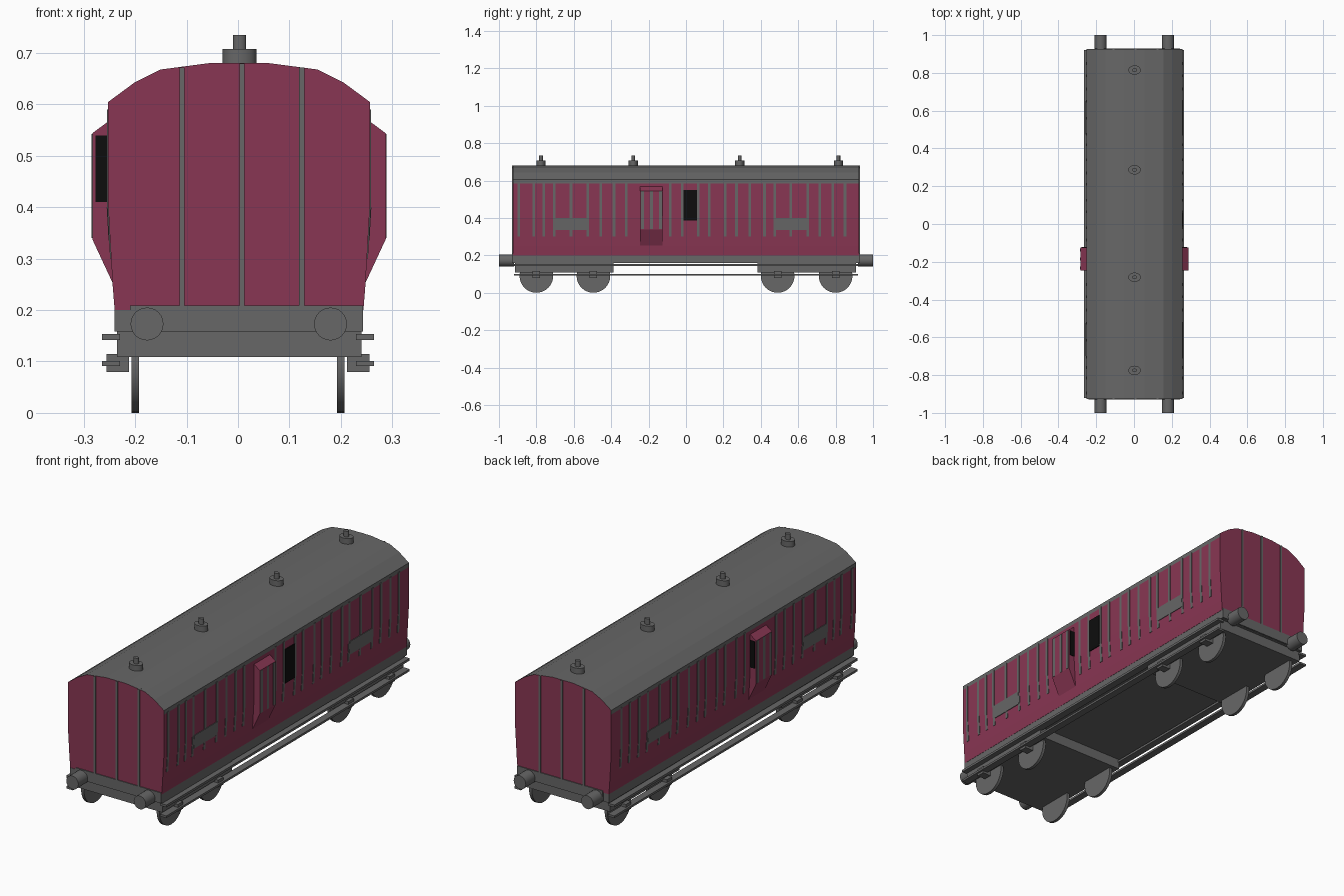
import bpy, bmesh, math
from mathutils import Matrix

if "Cube" in bpy.data.objects:
    bpy.data.objects.remove(bpy.data.objects["Cube"])

def material(name, rgb):
    m = bpy.data.materials.new(name)
    m.diffuse_color = (*rgb, 1)
    m.use_nodes = True
    m.node_tree.nodes["Principled BSDF"].inputs["Base Color"].default_value = m.diffuse_color
    return m

MAROON = material("maroon paint", (0.25, 0.037, 0.087))
GREY = material("dark grey", (0.135, 0.135, 0.135))
BLACK = material("black glass", (0.004, 0.004, 0.004))
CX = 0.002  # body centre line

def finish(bm, name, *mats):
    bmesh.ops.recalc_face_normals(bm, faces=bm.faces)
    me = bpy.data.meshes.new(name)
    bm.to_mesh(me)
    bm.free()
    ob = bpy.data.objects.new(name, me)
    bpy.context.collection.objects.link(ob)
    for m in mats:
        me.materials.append(m)
    return ob

def prism(name, pts, y0, y1, *mats):
    """Extrude an (x, z) outline along y."""
    bm = bmesh.new()
    face = bm.faces.new([bm.verts.new((x, y0, z)) for x, z in pts])
    ext = bmesh.ops.extrude_face_region(bm, geom=[face])
    for v in ext["geom"]:
        if isinstance(v, bmesh.types.BMVert):
            v.co.y = y1
    return finish(bm, name, *mats)

def box(name, x0, x1, y0, y1, z0, z1, mat):
    return prism(name, [(x0, z0), (x1, z0), (x1, z1), (x0, z1)], y0, y1, mat)

def cylinder(name, centre, r, depth, axis, mat, sides=24, squash=1.0):
    bm = bmesh.new()
    bmesh.ops.create_cone(bm, cap_ends=True, segments=sides, radius1=r, radius2=r, depth=depth)
    rot = {"x": Matrix.Rotation(math.pi / 2, 4, "Y"),
           "y": Matrix.Rotation(math.pi / 2, 4, "X"), "z": Matrix.Identity(4)}[axis]
    bm.transform(Matrix.Translation(centre) @ Matrix.Diagonal((1, squash, 1, 1)) @ rot)
    ob = finish(bm, name, mat)
    for p in ob.data.polygons:
        p.use_smooth = len(p.vertices) == 4
    bpy.context.view_layer.objects.active = ob
    ob.select_set(True)
    bpy.ops.object.shade_smooth_by_angle(angle=math.radians(35))
    ob.select_set(False)
    return ob

# Body shell with roof: half outline mirrored
half = [(0.242, 0.20), (0.246, 0.25), (0.2545, 0.40), (0.2545, 0.585), (0.2545, 0.605),
        (0.203, 0.643), (0.153, 0.668), (0.054, 0.681)]
outline = [(CX + x, z) for x, z in half] + [(CX - x, z) for x, z in reversed(half)]
body = prism("carriage_body", outline, -0.926, 0.926, MAROON, GREY)
for p in body.data.polygons:
    if abs(p.normal.y) < 0.5 and (p.center.z > 0.586 or p.normal.z < -0.9):
        p.material_index = 1

def side_x(z):
    """Half width of the body side at height z."""
    return 0.2545 if z >= 0.40 else 0.246 + (z - 0.25) * 0.0085 / 0.15

def side_plate(name, s, y0, y1, z0, z1, t, mat):
    zs = [z0] + ([0.40] if z0 < 0.40 < z1 else []) + [z1]
    pts = [(CX + s * (side_x(z) + t), z) for z in zs]
    pts += [(CX + s * (side_x(z) - 0.004), z) for z in reversed(zs)]
    prism(name, pts, y0, y1, mat)

# Side details
strips = [-0.895, -0.815, -0.76, -0.705, -0.615, -0.525, -0.455, -0.385, -0.32, -0.085, -0.02,
          0.065, 0.125, 0.21, 0.27, 0.34, 0.42, 0.475, 0.56, 0.65, 0.715, 0.785, 0.85]
for s, side in ((1, "right"), (-1, "left")):
    for y in strips:
        side_plate(f"{side}_side_strip", s, y - 0.007, y + 0.007, 0.30, 0.59, 0.002, GREY)
    for y0, y1 in ((-0.70, -0.525), (0.475, 0.65)):
        side_plate(f"{side}_side_panel", s, y0, y1, 0.335, 0.40, 0.003, GREY)

    # Projecting lookout bay with strips on its face
    d0, d1 = -0.245, -0.125
    bay = [(0.24, 0.253), (0.246, 0.253), (0.2855, 0.338), (0.2855, 0.544), (0.2545, 0.567), (0.24, 0.567)]
    prism(f"{side}_lookout", [(CX + s * x, z) for x, z in bay], d0, d1, MAROON)
    for y in (d0 + 0.012, (d0 + d1) / 2, d1 - 0.012):
        a, b = sorted((CX + s * 0.28, CX + s * 0.287))
        box(f"{side}_lookout_strip", a, b, y - 0.008, y + 0.008, 0.34, 0.543, GREY)
    # Lookout side windows
    a, b = sorted((CX + s * 0.25, CX + s * 0.279))
    for y in ([d1] if s > 0 else [d0, d1]):
        box(f"{side}_lookout_window", a, b, y - 0.002, y + 0.002, 0.41, 0.54, BLACK)

    # Footboards
    for z0, z1 in ((0.091, 0.101), (0.142, 0.153)):
        a, b = sorted((s * 0.23, s * 0.265))
        box(f"{side}_footboard", a, b, -0.92, 0.92, z0, z1, GREY)

    # Wheels and axle boxes
    for y in (-0.80, -0.495, 0.49, 0.80):
        cylinder(f"{side}_wheel", (s * 0.2, y, 0.09), 0.09, 0.015, "x", GREY, 32)
        a, b = sorted((s * 0.212, s * 0.256))
        box(f"{side}_axle_box", a, b, y - 0.02, y + 0.02, 0.08, 0.115, GREY)
side_plate("side_door_window", 1, -0.013, 0.06, 0.387, 0.55, 0.004, BLACK)

# Underframe and bogies
box("underframe", -0.24, 0.243, -0.928, 0.924, 0.158, 0.20, GREY)
for y0, y1 in ((-0.915, -0.388), (0.383, 0.91)):
    box("bogie_frame", -0.235, 0.24, y0, y1, 0.109, 0.16, GREY)

# Ends: beam, buffers and vertical strips
for e, end in ((-1, "front"), (1, "back")):
    y0, y1 = sorted((e * 0.91, e * 0.93))
    box(f"{end}_beam", -0.21, 0.243, y0, y1, 0.159, 0.209, GREY)
    for x in (-0.177, 0.18):
        cylinder(f"{end}_buffer", (x, e * 0.96, 0.173), 0.032, 0.08, "y", GREY)
    for x in (-0.109, 0.008, 0.124):
        box(f"{end}_end_strip", x - 0.005, x + 0.005, y0, y1, 0.205, 0.672 if abs(x) > 0.05 else 0.68, GREY)

# Roof vents
for y in (-0.775, -0.282, 0.287, 0.815):
    cylinder("vent_base", (CX + 0.001, y, 0.69), 0.033, 0.036, "z", GREY, 20, 0.75)
    cylinder("vent_cap", (CX + 0.001, y, 0.718), 0.013, 0.034, "z", GREY, 16, 0.75)
